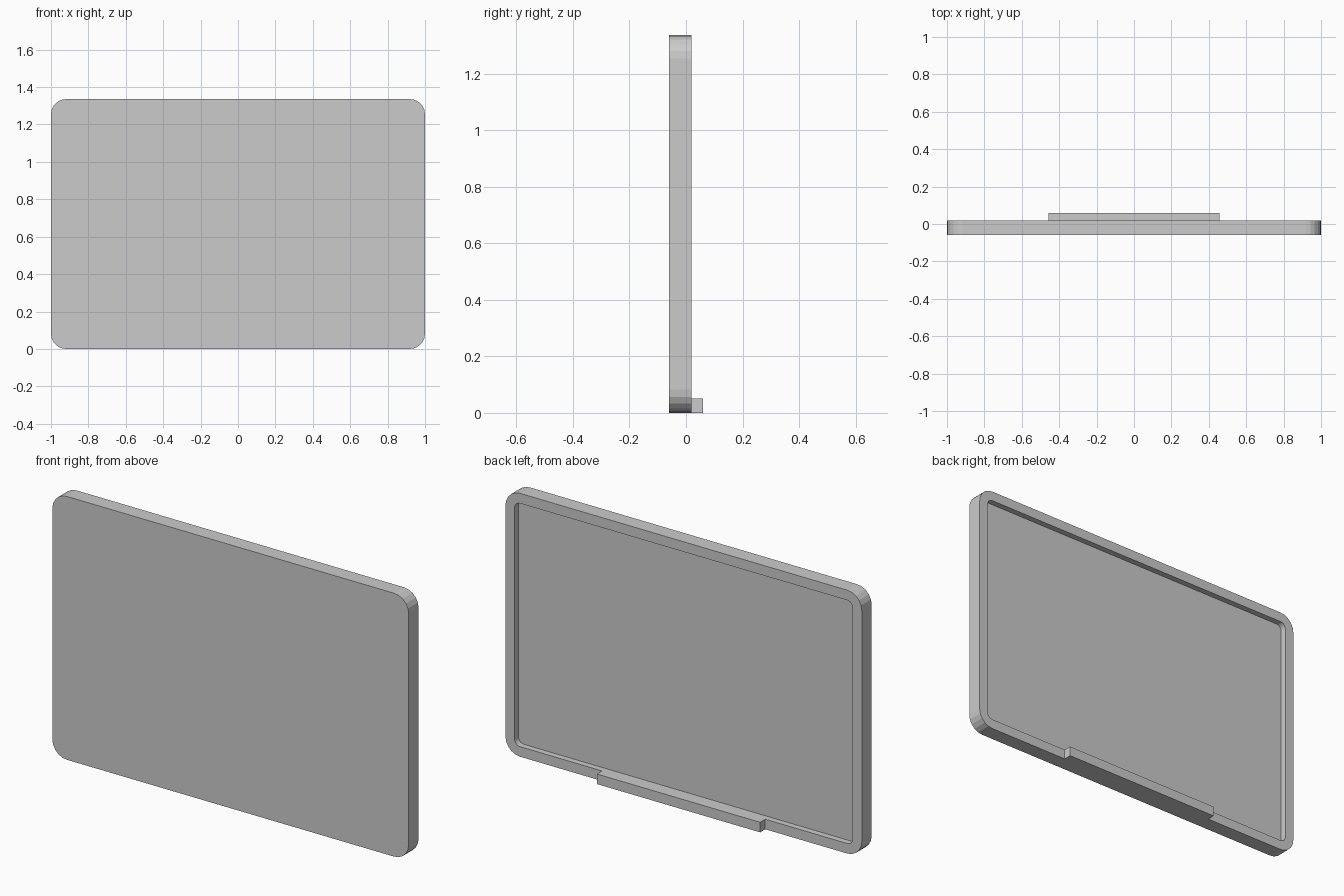
import bpy, bmesh
from math import sin, cos, pi

if "Cube" in bpy.data.objects:
    bpy.data.objects.remove(bpy.data.objects["Cube"])

W, H = 1.0, 1.336            # half width, height
RIM, R, SEG = 0.051, 0.082, 5
FRONT, BACK, FLOOR, LIP = -0.06, 0.019, -0.012, 0.06


def rounded_loop(bm, inset, y):
    """Rounded rectangle in the xz plane, counter-clockwise seen from the front."""
    r = R - inset
    hw, hh = W - R, H / 2 - R
    verts = []
    for k, (sx, sz) in enumerate([(1, 1), (-1, 1), (-1, -1), (1, -1)]):
        for i in range(SEG + 1):
            a = (k + i / SEG) * pi / 2
            verts.append(bm.verts.new((sx * hw + r * cos(a), y, H / 2 + sz * hh + r * sin(a))))
    return verts


def finish(bm, name):
    bmesh.ops.recalc_face_normals(bm, faces=bm.faces)
    mesh = bpy.data.meshes.new(name)
    bm.to_mesh(mesh)
    bm.free()
    obj = bpy.data.objects.new(name, mesh)
    bpy.context.collection.objects.link(obj)
    return obj


# Tray: front panel, outer wall, rim and recessed back
bm = bmesh.new()
loops = [rounded_loop(bm, i, y) for i, y in
         [(0, FRONT), (0, BACK), (RIM, BACK), (RIM, FLOOR)]]
for a, b in zip(loops, loops[1:]):
    for i in range(len(a)):
        j = (i + 1) % len(a)
        bm.faces.new((a[i], a[j], b[j], b[i]))
bm.faces.new(loops[0])
bm.faces.new(loops[-1])
finish(bm, "tray_panel")

# Ledge along the bottom of the rim
bm = bmesh.new()
bmesh.ops.create_cube(bm, size=1)
bmesh.ops.scale(bm, vec=(0.916, LIP - BACK, RIM), verts=bm.verts)
bmesh.ops.translate(bm, vec=(0, (LIP + BACK) / 2, RIM / 2), verts=bm.verts)
finish(bm, "bottom_ledge")
